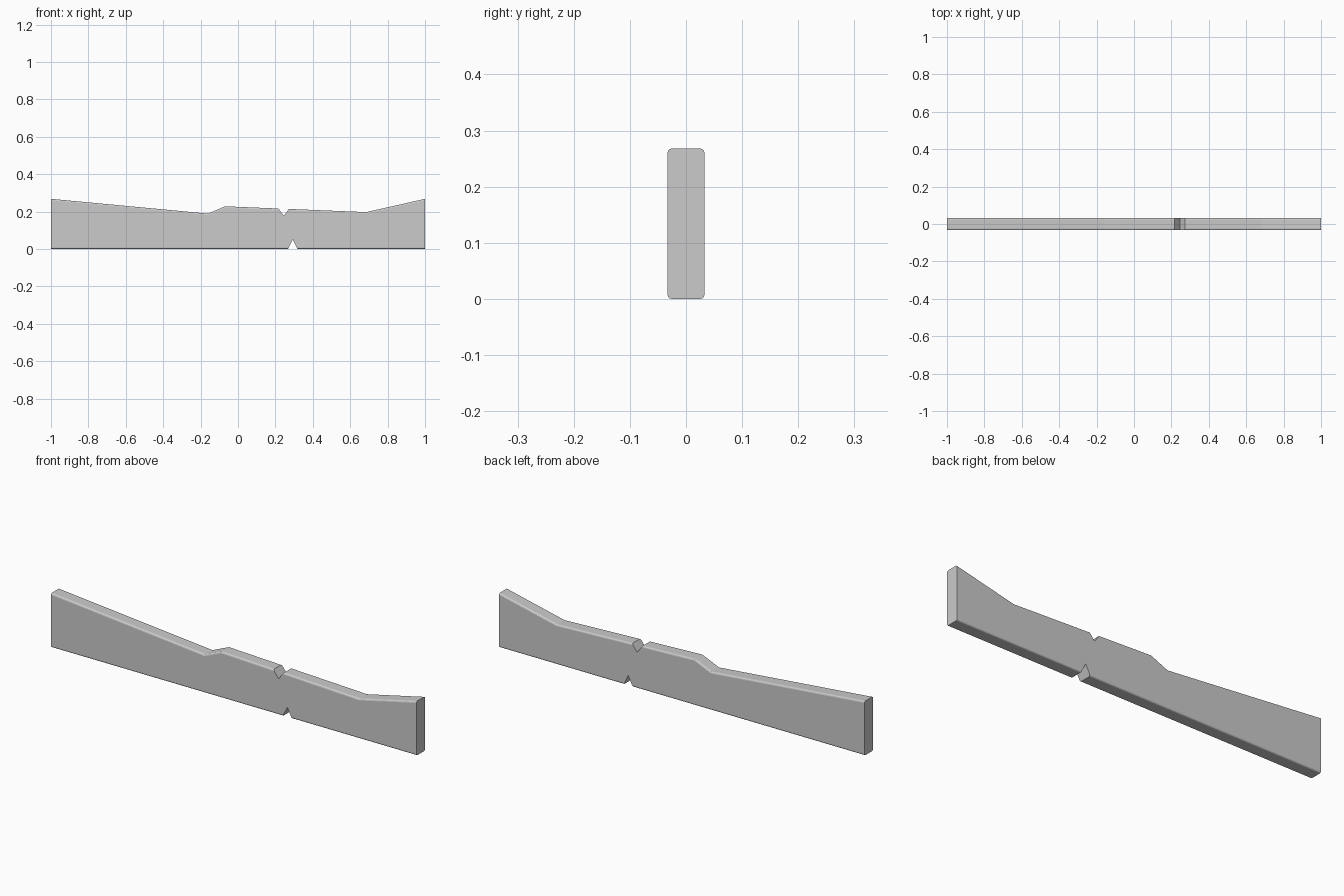
import bpy, bmesh

if "Cube" in bpy.data.objects:
    bpy.data.objects.remove(bpy.data.objects["Cube"])

HALF = 0.033  # half thickness


def prism(name, profile, half, bevel=0.0):
    """Extrude an XZ profile along y, optionally rounding its long edges."""
    bm = bmesh.new()
    face = bm.faces.new([bm.verts.new((x, -half, z)) for x, z in profile])
    ext = bmesh.ops.extrude_face_region(bm, geom=[face])
    moved = [v for v in ext["geom"] if isinstance(v, bmesh.types.BMVert)]
    bmesh.ops.translate(bm, verts=moved, vec=(0, 2 * half, 0))
    bmesh.ops.recalc_face_normals(bm, faces=bm.faces)
    if bevel:
        long_edges = [e for e in bm.edges
                      if abs(e.verts[0].co.x - e.verts[1].co.x) > 1e-4]
        bmesh.ops.bevel(bm, geom=long_edges, offset=bevel, segments=3,
                        profile=0.5, affect='EDGES')
    mesh = bpy.data.meshes.new(name)
    bm.to_mesh(mesh)
    bm.free()
    obj = bpy.data.objects.new(name, mesh)
    bpy.context.collection.objects.link(obj)
    return obj


# Plank with a worn, dipping top edge
plank = prism("plank", [
    (-1, 0), (1, 0), (1, 0.268), (0.685, 0.197), (-0.07, 0.228),
    (-0.16, 0.189), (-1, 0.268)], HALF, bevel=0.008)

# V-shaped nicks: apex x, apex z, half width, height of the cutter
for name, x, z, w, h in (("top_nick_cutter", 0.245, 0.178, 0.05, 0.066),
                         ("bottom_nick_cutter", 0.293, 0.05, 0.05, -0.1)):
    cutter = prism(name, [(x, z), (x + w, z + h), (x - w, z + h)], 0.1)
    cutter.hide_render = True
    cutter.hide_set(True)
    mod = plank.modifiers.new(name, 'BOOLEAN')
    mod.operation = 'DIFFERENCE'
    mod.solver = 'EXACT'
    mod.object = cutter
